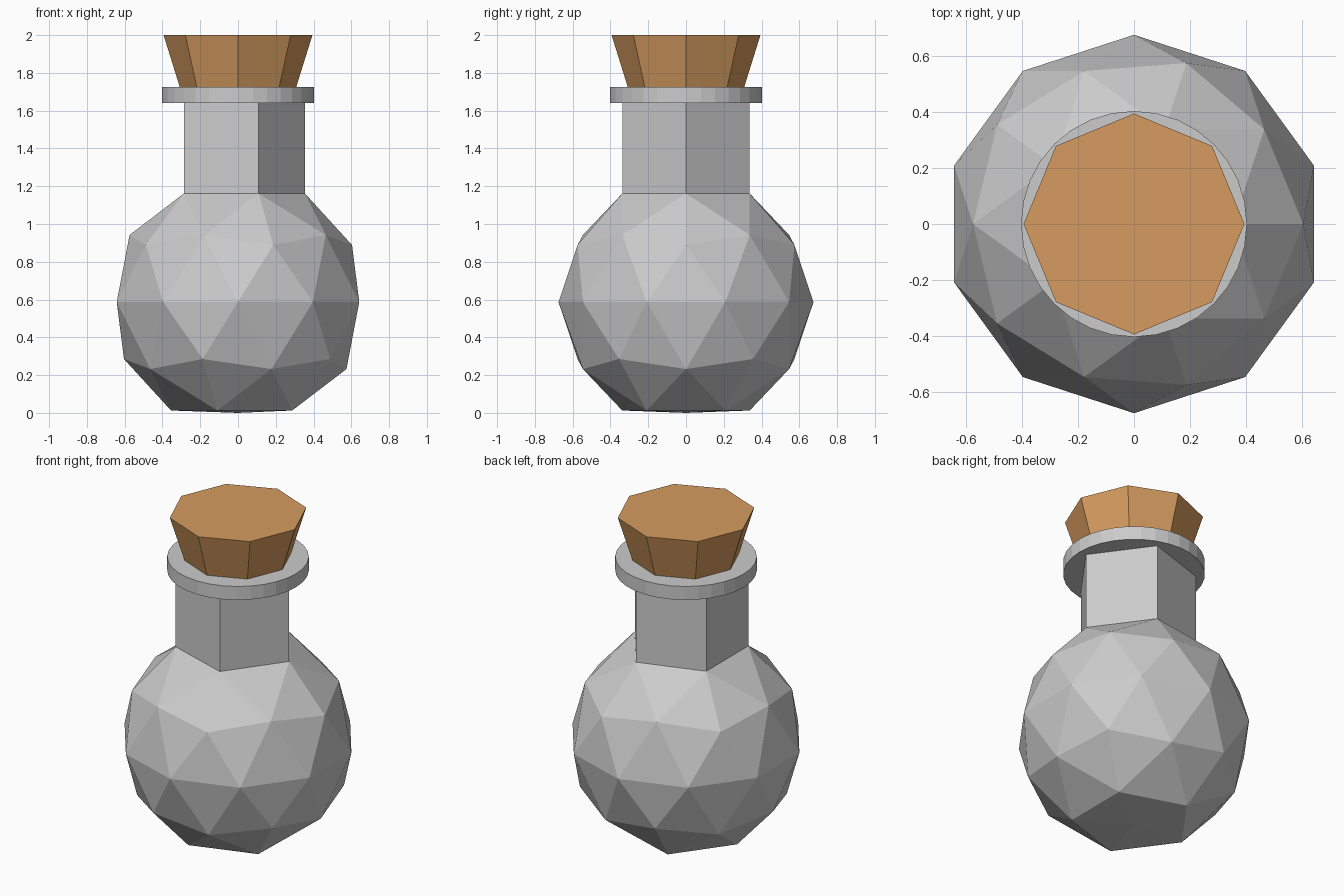
import bpy
import bmesh

cube = bpy.data.objects.get("Cube")
if cube:
    bpy.data.objects.remove(cube, do_unlink=True)


def make_material(name, rgb):
    mat = bpy.data.materials.new(name)
    mat.use_nodes = True
    color = (*rgb, 1)
    mat.diffuse_color = color
    mat.node_tree.nodes["Principled BSDF"].inputs["Base Color"].default_value = color
    return mat


def finish(obj, name, mat):
    obj.name = obj.data.name = name
    obj.data.materials.append(mat)
    bpy.ops.object.shade_flat()


def tapered(name, sides, r_low, r_high, z_low, z_high, mat):
    bpy.ops.mesh.primitive_cone_add(vertices=sides, radius1=r_low, radius2=r_high,
                                    depth=z_high - z_low, location=(0, 0, (z_low + z_high) / 2))
    finish(bpy.context.object, name, mat)


glass = make_material("grey glass", (0.6, 0.6, 0.6))
cork = make_material("cork brown", (0.67, 0.33, 0.115))

RADIUS, CENTER = 0.675, 0.587
NECK_TOP, COLLAR_TOP = 1.64, 1.725

# Faceted flask body, with its top pentagon drawn up into the neck
bpy.ops.mesh.primitive_ico_sphere_add(subdivisions=2, radius=RADIUS, location=(0, 0, CENTER))
flask = bpy.context.object
finish(flask, "flask_body_and_neck", glass)
bm = bmesh.new()
bm.from_mesh(flask.data)
top = max(bm.verts, key=lambda v: v.co.z)
bottom = min(bm.verts, key=lambda v: v.co.z)
bottom.co.z = -CENTER  # flattened foot
cap = bmesh.ops.dissolve_faces(bm, faces=list(top.link_faces))["region"]
neck = bmesh.ops.extrude_face_region(bm, geom=cap)["geom"]
for v in neck:
    if isinstance(v, bmesh.types.BMVert):
        v.co.z = NECK_TOP - CENTER
# Remove the old cap left inside the neck
bmesh.ops.delete(bm, geom=[f for f in cap if f.is_valid], context="FACES")
bmesh.ops.recalc_face_normals(bm, faces=bm.faces)
bm.to_mesh(flask.data)
bm.free()

# Round lip around the mouth
tapered("neck_collar", 32, 0.403, 0.403, NECK_TOP, COLLAR_TOP, glass)

# Eight-sided flared stopper
tapered("cork_stopper", 8, 0.302, 0.394, COLLAR_TOP - 0.02, 2.0, cork)
